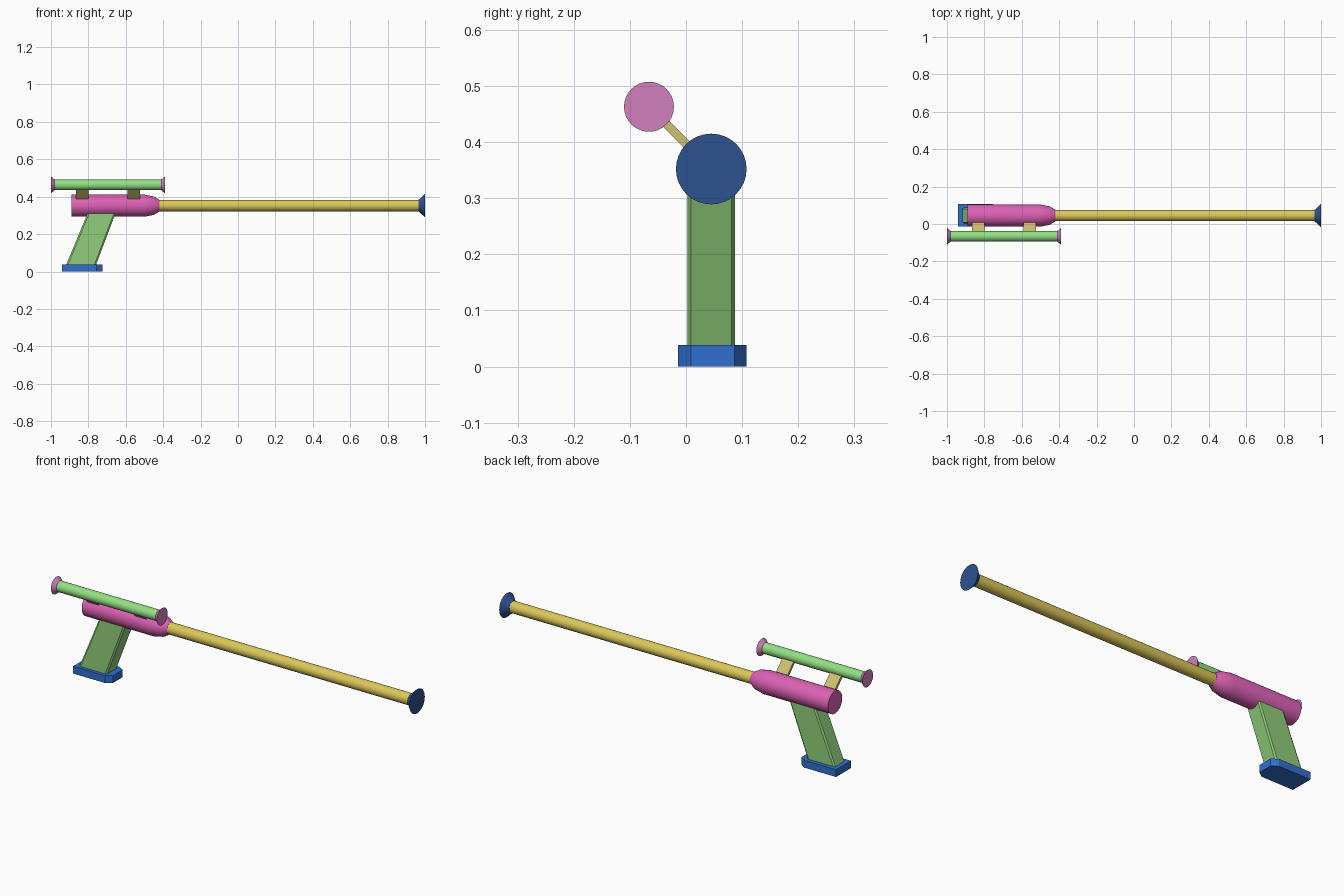
import bpy, bmesh, math
from mathutils import Vector

if "Cube" in bpy.data.objects:
    bpy.data.objects.remove(bpy.data.objects["Cube"])


def material(name, r, g, b):
    lin = [((c / 255 + 0.055) / 1.055) ** 2.4 for c in (r, g, b)]
    m = bpy.data.materials.new(name)
    m.diffuse_color = (*lin, 1)
    m.use_nodes = True
    m.node_tree.nodes["Principled BSDF"].inputs["Base Color"].default_value = m.diffuse_color
    return m


BODY_PINK = material("body pink", 222, 98, 182)
PALE_PINK = material("pale pink", 210, 128, 190)
TUBE_GREEN = material("tube green", 148, 224, 132)
GRIP_GREEN = material("grip green", 146, 206, 124)
BARREL_YELLOW = material("barrel yellow", 220, 200, 90)
MOUNT_YELLOW = material("mount yellow", 206, 192, 110)
BASE_BLUE = material("base blue", 48, 112, 208)
MUZZLE_BLUE = material("muzzle blue", 46, 82, 145)


def loft(name, rings, mat, smooth=False):
    """Skin a stack of equal-length closed rings and cap both ends."""
    bm = bmesh.new()
    loops = [[bm.verts.new(p) for p in ring] for ring in rings]
    n = len(loops[0])
    for a, b in zip(loops, loops[1:]):
        for i in range(n):
            j = (i + 1) % n
            bm.faces.new((a[i], a[j], b[j], b[i]))
    bm.faces.new(loops[0][::-1])
    bm.faces.new(loops[-1])
    bmesh.ops.recalc_face_normals(bm, faces=bm.faces)
    me = bpy.data.meshes.new(name)
    bm.to_mesh(me)
    bm.free()
    me.materials.append(mat)
    ob = bpy.data.objects.new(name, me)
    bpy.context.collection.objects.link(ob)
    if smooth:
        bpy.ops.object.select_all(action='DESELECT')
        ob.select_set(True)
        bpy.context.view_layer.objects.active = ob
        bpy.ops.object.shade_smooth_by_angle(angle=math.radians(20))
    return ob


def lathe(name, axis, profile, mat, sides=32):
    """Turn (x, radius) pairs about a line parallel to x."""
    cy, cz = axis
    rings = [[(x, cy + r * math.cos(2 * math.pi * i / sides),
               cz + r * math.sin(2 * math.pi * i / sides)) for i in range(sides)]
             for x, r in profile]
    return loft(name, rings, mat, True)


GUN = (0.045, 0.352)
SCOPE = (-0.066, 0.463)

# body, barrel and flared muzzle
lathe("body", GUN, [(-0.89, 0.059), (-0.5, 0.059), (-0.45, 0.049), (-0.42, 0.031)], BODY_PINK)
lathe("barrel", GUN, [(-0.44, 0.03), (0.97, 0.03)], BARREL_YELLOW)
lathe("muzzle", GUN, [(0.965, 0.031), (0.97, 0.034), (1.0, 0.063)], MUZZLE_BLUE)

# sight tube with flared ends
lathe("scope_tube", SCOPE, [(-0.985, 0.028), (-0.405, 0.028)], TUBE_GREEN)
lathe("scope_rear", SCOPE, [(-1.0, 0.0445), (-0.98, 0.0285)], PALE_PINK)
lathe("scope_front", SCOPE, [(-0.41, 0.0285), (-0.39, 0.0445)], PALE_PINK)

# diagonal mounts joining the sight to the body
start, end = Vector((0, *SCOPE)), Vector((0, *GUN))
along = (end - start).normalized()
side = Vector((0, -along.z, along.y)) * 0.0075
for label, x0, x1 in (("rear", -0.865, -0.80), ("front", -0.59, -0.525)):
    rings = []
    for dist in (0.015, 0.125):
        c = start + along * dist
        rings.append([Vector((x, 0, 0)) + c + side * s
                      for x, s in ((x0, -1), (x1, -1), (x1, 1), (x0, 1))])
    loft("mount_" + label, rings, MOUNT_YELLOW)


# slanted grip with trimmed corners
def grip_ring(z):
    t = (z - 0.03) / 0.28
    xr, xf = -0.921 + 0.116 * t, -0.761 + 0.106 * t
    y0, y1, c, d = 0.003, 0.087, 0.006, 0.009
    return [(xr + d, y0, z), (xf - d, y0, z), (xf, y0 + c, z), (xf, y1 - c, z),
            (xf - d, y1, z), (xr + d, y1, z), (xr, y1 - c, z), (xr, y0 + c, z)]


loft("grip", [grip_ring(0.03), grip_ring(0.325)], GRIP_GREEN)

# base plate with the front corners cut off
outline = [(-0.94, -0.014), (-0.757, -0.014), (-0.725, 0.009),
           (-0.725, 0.086), (-0.757, 0.108), (-0.94, 0.108)]
loft("grip_base", [[(x, y, z) for x, y in outline] for z in (0, 0.038)], BASE_BLUE)
